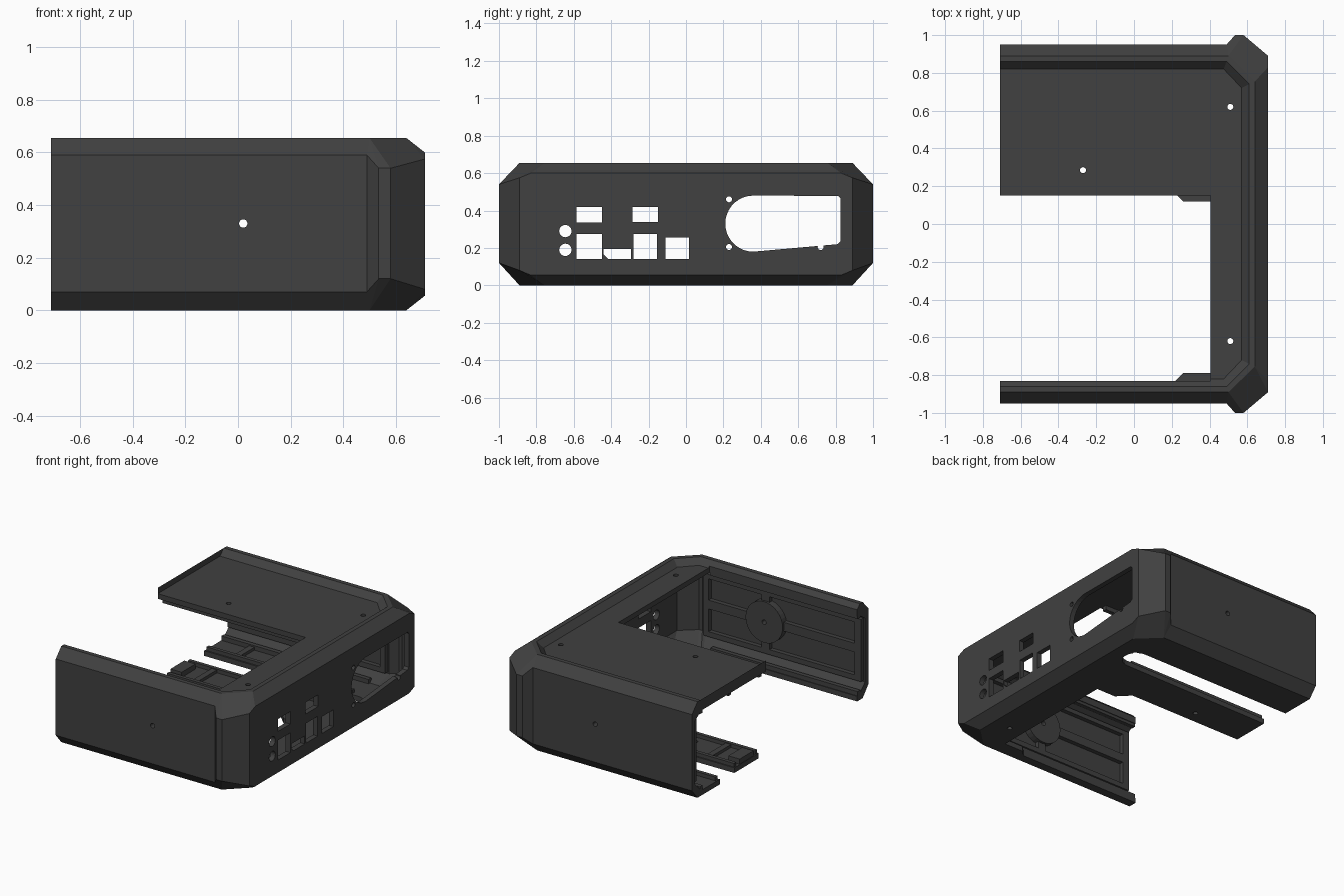
import bpy, bmesh, math
from mathutils import Matrix

if "Cube" in bpy.data.objects:
    bpy.data.objects.remove(bpy.data.objects["Cube"])

grey = bpy.data.materials.new("dark_grey")
grey.diffuse_color = (0.052, 0.052, 0.052, 1)
grey.use_nodes = True
grey.node_tree.nodes["Principled BSDF"].inputs["Base Color"].default_value = grey.diffuse_color


def add_object(name, bm):
    me = bpy.data.meshes.new(name)
    bm.to_mesh(me)
    bm.free()
    me.materials.append(grey)
    ob = bpy.data.objects.new(name, me)
    bpy.context.collection.objects.link(ob)
    return ob


def loft(name, rings):
    """Solid from rings of equal point count, capped at both ends."""
    bm = bmesh.new()
    loops = [[bm.verts.new(p) for p in r] for r in rings]
    n = len(loops[0])
    for a, b in zip(loops, loops[1:]):
        for i in range(n):
            j = (i + 1) % n
            bm.faces.new((a[i], a[j], b[j], b[i]))
    bm.faces.new(loops[0])
    bm.faces.new(loops[-1])
    bmesh.ops.remove_doubles(bm, verts=bm.verts, dist=1e-4)
    bmesh.ops.recalc_face_normals(bm, faces=bm.faces)
    return add_object(name, bm)


def ring(half):
    """Mirror the back half of a ring to the front."""
    return half + [(x, -y, z) for x, y, z in reversed(half)]


def prism(name, pts, axis, lo, hi):
    """Extrude a 2D outline along an axis; outline is the other two axes in order."""
    def place(p, d):
        q = list(p)
        q.insert("xyz".index(axis), d)
        return tuple(q)
    return loft(name, [[place(p, d) for p in pts] for d in (lo, hi)])


def rect(a0, a1, b0, b1):
    return [(a0, b0), (a1, b0), (a1, b1), (a0, b1)]


def circle(a, b, r, n=24):
    return [(a + r * math.cos(2 * math.pi * i / n), b + r * math.sin(2 * math.pi * i / n)) for i in range(n)]


def volume(me):
    bm = bmesh.new()
    bm.from_mesh(me)
    v = abs(bm.calc_volume())
    bm.free()
    return v


def cut(target, cutter):
    """Subtract the cutter, using the first solver that really removes material."""
    before = volume(target.data)
    for solver in ('MANIFOLD', 'EXACT', 'FLOAT'):
        m = target.modifiers.new("cut", 'BOOLEAN')
        m.operation, m.solver, m.object = 'DIFFERENCE', solver, cutter
        dg = bpy.context.evaluated_depsgraph_get()
        me = bpy.data.meshes.new_from_object(target.evaluated_get(dg))
        target.modifiers.remove(m)
        if 1e-4 < volume(me) < before - 1e-7:
            target.data = me
            break
    bpy.data.objects.remove(cutter)


def boxes(name, items):
    bm = bmesh.new()
    for x0, x1, y0, y1, z0, z1 in items:
        m = Matrix.Translation(((x0 + x1) / 2, (y0 + y1) / 2, (z0 + z1) / 2)) @ Matrix.Diagonal(
            (x1 - x0, y1 - y0, z1 - z0, 1))
        bmesh.ops.create_cube(bm, size=1, matrix=m)
    return add_object(name, bm)


# Outer shell: chamfered walls, corner bumpers, recessed top
plan = [(-.71, .95), (.49, .95), (.535, 1.0), (.58, 1.0), (.71, .89), (.71, .83)]
low_z = [.07, .07, .12, .12, .08, .055]
high_z = [.59, .59, .54, .54, .575, .60]


def flat(y, corner, end, z):
    return ring([(-.71, y, z)] + [(corner, y, z)] * 3 + [(*end, z)] * 2)


shell = loft("case_shell", [
    flat(.89, .50, (.64, .755), 0),
    ring([(x, y, z) for (x, y), z in zip(plan, low_z)]),
    ring([(x, y, z) for (x, y), z in zip(plan, high_z)]),
    flat(.89, .50, (.64, .755), .655),
    flat(.86, .49, (.61, .74), .655),
    flat(.82, .475, (.57, .72), .615)])

# Top opening, bottom opening with corner gussets, arm tip, rounded bottom slot
cut(shell, prism("top_opening", rect(-1, .405, -.83, .15), 'z', .3, 1))
cut(shell, prism("bottom_opening", [(-1, -.83), (.22, -.83), (.26, -.79), (.405, -.79),
                                    (.405, .12), (.26, .12), (.18, .20), (-1, .20)], 'z', -.2, .31))
arc = [(.45 + .09 * math.cos(t), .56 + .09 * math.sin(t))
       for t in [math.radians(-90 + 15 * i) for i in range(13)]]
cut(shell, prism("bottom_slot", [(-1, .46)] + arc + [(-1, .65)], 'z', -.2, .32))
cut(shell, prism("arm_tip", rect(-1, -.688, .1, .55), 'z', -.2, .33))

# Hollow interior, open at the left end
wide = [(-1, .915), (.50, .915), (.545, .955), (.57, .955), (.675, .865)]
slim = [(-1, .85), (.46, .85), (.48, .85), (.50, .84), (.61, .73)]
cut(shell, loft("cavity", [ring([(x, y, z) for x, y in p]) for p, z in
                           ((slim, .035), (wide, .10), (wide, .535), (slim, .58))]))

# Screw holes through top and bottom, and through both long walls
for x, y in ((.51, .62), (.51, -.62), (-.27, .285)):
    cut(shell, prism("screw_hole", circle(x, y, .016, 16), 'z', -.2, 1))
cut(shell, prism("wall_hole", circle(.02, .33, .016, 16), 'y', -1.2, 1.2))

# Port cutouts in the end panel
ports = [rect(-.585, -.45, .335, .42), rect(-.585, -.45, .14, .275),
         [(-.415, .14), (-.295, .14), (-.295, .195), (-.44, .195), (-.44, .165)],
         rect(-.285, -.15, .34, .42), rect(-.28, -.155, .14, .275), rect(-.11, .015, .14, .255),
         circle(-.645, .29, .033), circle(-.645, .19, .033)]
ports += [circle(y, z, .016, 16) for y, z in ((.23, .46), (.23, .205), (.72, .205))]
vent = [(.36 + .15 * math.cos(t), .33 + .15 * math.sin(t))
        for t in [math.radians(90 + 10 * i) for i in range(19)]]
ports.append(vent + [(.81, .22), (.826, .235), (.826, .465), (.815, .478)])
for p in ports:
    cut(shell, prism("port", p, 'x', .6, .8))

# Ribs and centre boss inside both long walls
for side, s in (("front", -1), ("back", 1)):
    y0, y1 = sorted((s * .92, s * .885))
    boxes(side + "_wall_ribs", [(x0, x1, y0, y1, z0, z1) for x0, x1, z0, z1 in (
        (-.70, -.10, .30, .36), (.14, .49, .30, .36), (-.70, .49, .11, .145), (-.70, .49, .505, .535),
        (-.01, .05, .145, .21), (-.01, .05, .45, .505), (-.70, -.65, .145, .505), (.45, .49, .145, .505))])
    d0, d1 = sorted((s * .92, s * .87))
    boss = prism(side + "_wall_boss", circle(.02, .33, .14, 32), 'y', d0, d1)
    cut(boss, prism("boss_hole", circle(.02, .33, .016, 16), 'y', -1.2, 1.2))
    # Rails along the wall's upper and lower edges
    r0, r1 = sorted((s * .865, s * .835))
    boxes(side + "_edge_rails", [(-.71, .40, r0, r1, .03, .065), (-.71, .40, r0, r1, .56, .60)])

# Raised edges and clips on the bottom arm and back strip
boxes("arm_rims", [(-.68, .40, .205, .23, .03, .06), (-.68, .40, .43, .455, .03, .06),
                   (-.685, -.60, .25, .40, .03, .07), (-.50, -.46, .23, .43, .03, .055)])
boxes("strip_rims", [(-.70, .40, .66, .685, .03, .06), (-.50, -.46, .685, .835, .03, .055)])
boxes("top_underside_rails", [(-.69, .40, .17, .20, .55, .585), (-.69, .40, .50, .53, .55, .585)])
